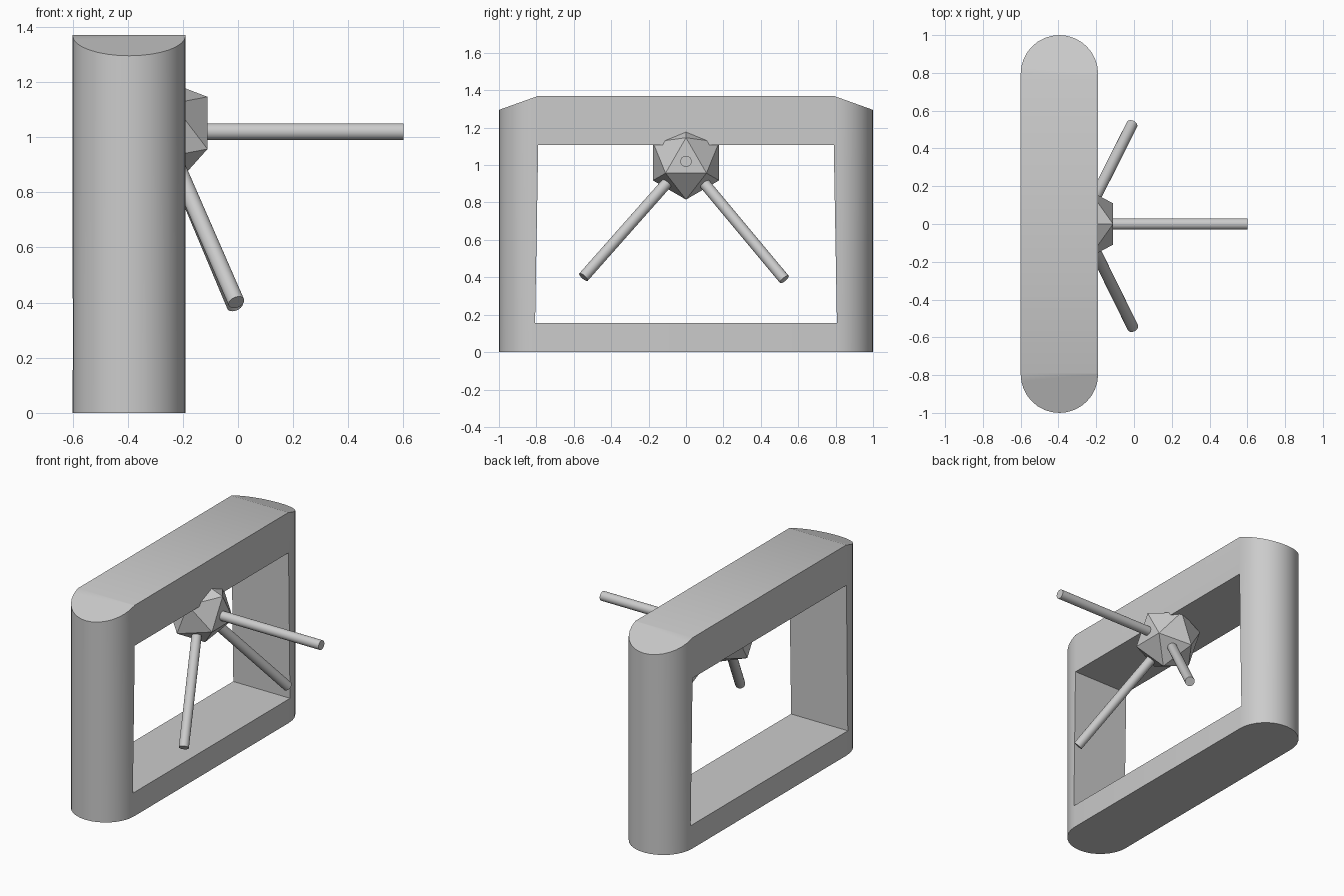
import bpy, bmesh
from math import pi, sin, cos
from mathutils import Vector, Matrix

if "Cube" in bpy.data.objects:
    bpy.data.objects.remove(bpy.data.objects["Cube"])

HUB = Vector((-0.276, 0, 1.02))


def add_object(name, bm):
    bmesh.ops.recalc_face_normals(bm, faces=bm.faces)
    mesh = bpy.data.meshes.new(name)
    bm.to_mesh(mesh)
    bm.free()
    obj = bpy.data.objects.new(name, mesh)
    bpy.context.collection.objects.link(obj)
    return obj


def prism(points, offset):
    bm = bmesh.new()
    face = bm.faces.new([bm.verts.new(p) for p in points])
    ext = bmesh.ops.extrude_face_region(bm, geom=[face])
    new = [v for v in ext["geom"] if isinstance(v, bmesh.types.BMVert)]
    bmesh.ops.translate(bm, verts=new, vec=offset)
    return bm


def smooth(obj):
    bpy.ops.object.select_all(action="DESELECT")
    obj.select_set(True)
    bpy.context.view_layer.objects.active = obj
    bpy.ops.object.shade_smooth_by_angle(angle=0.5)


# Frame: stadium-shaped block with sloping tops over both rounded ends
N = 16
half = [(0.205 * cos(pi * i / N), 0.795 + 0.205 * sin(pi * i / N)) for i in range(N + 1)]
outline = half + [(-x, -y) for x, y in half]
bm = prism([(x - 0.395, y, 0) for x, y in outline], (0, 0, 1.37))
for s in (1, -1):
    bmesh.ops.recalc_face_normals(bm, faces=bm.faces)
    cut = bmesh.ops.bisect_plane(
        bm, geom=bm.verts[:] + bm.edges[:] + bm.faces[:],
        plane_co=(0, s * 0.79, 1.37), plane_no=(0, s * 0.075, 0.21), clear_outer=True)
    bmesh.ops.holes_fill(bm, edges=[e for e in bm.edges if e.is_boundary])
frame = add_object("frame", bm)

# Window opening, slightly wider at the bottom
window = [(-0.807, 0.155), (0.807, 0.155), (0.79, 1.107), (-0.79, 1.107)]
cutter = add_object("window_cutter", prism([(-0.8, y, z) for y, z in window], (0.8, 0, 0)))
cutter.hide_render = True
mod = frame.modifiers.new("window", "BOOLEAN")
mod.operation = "DIFFERENCE"
mod.solver = "EXACT"
mod.object = cutter
bpy.context.view_layer.objects.active = frame
bpy.ops.object.modifier_apply(modifier=mod.name)
bpy.data.objects.remove(cutter)
smooth(frame)

# Hub: icosahedron with one face turned to +x, its corner pointing up
bm = bmesh.new()
bmesh.ops.create_icosphere(bm, subdivisions=1, radius=0.208)
bm.faces.ensure_lookup_table()
face = bm.faces[0]
centre = face.calc_center_median()
n = centre.normalized()
up = (face.verts[0].co - centre).normalized()
rot = Matrix((n, up.cross(n), up)).to_4x4()
bm.transform(Matrix.Translation(HUB) @ rot)
add_object("hub", bm)

# Three turnstile arms radiating from the hub
tips = {"arm_front": (0.6, 0, 1.02),
        "arm_left": (-0.006, -0.548, 0.401),
        "arm_right": (-0.011, 0.526, 0.389)}
for name, tip in tips.items():
    d = Vector(tip) - HUB
    bm = bmesh.new()
    bmesh.ops.create_cone(bm, cap_ends=True, segments=32, radius1=0.03,
                          radius2=0.03, depth=d.length)
    bm.transform(Matrix.Translation(HUB + d / 2) @ d.to_track_quat("Z", "Y").to_matrix().to_4x4())
    smooth(add_object(name, bm))
